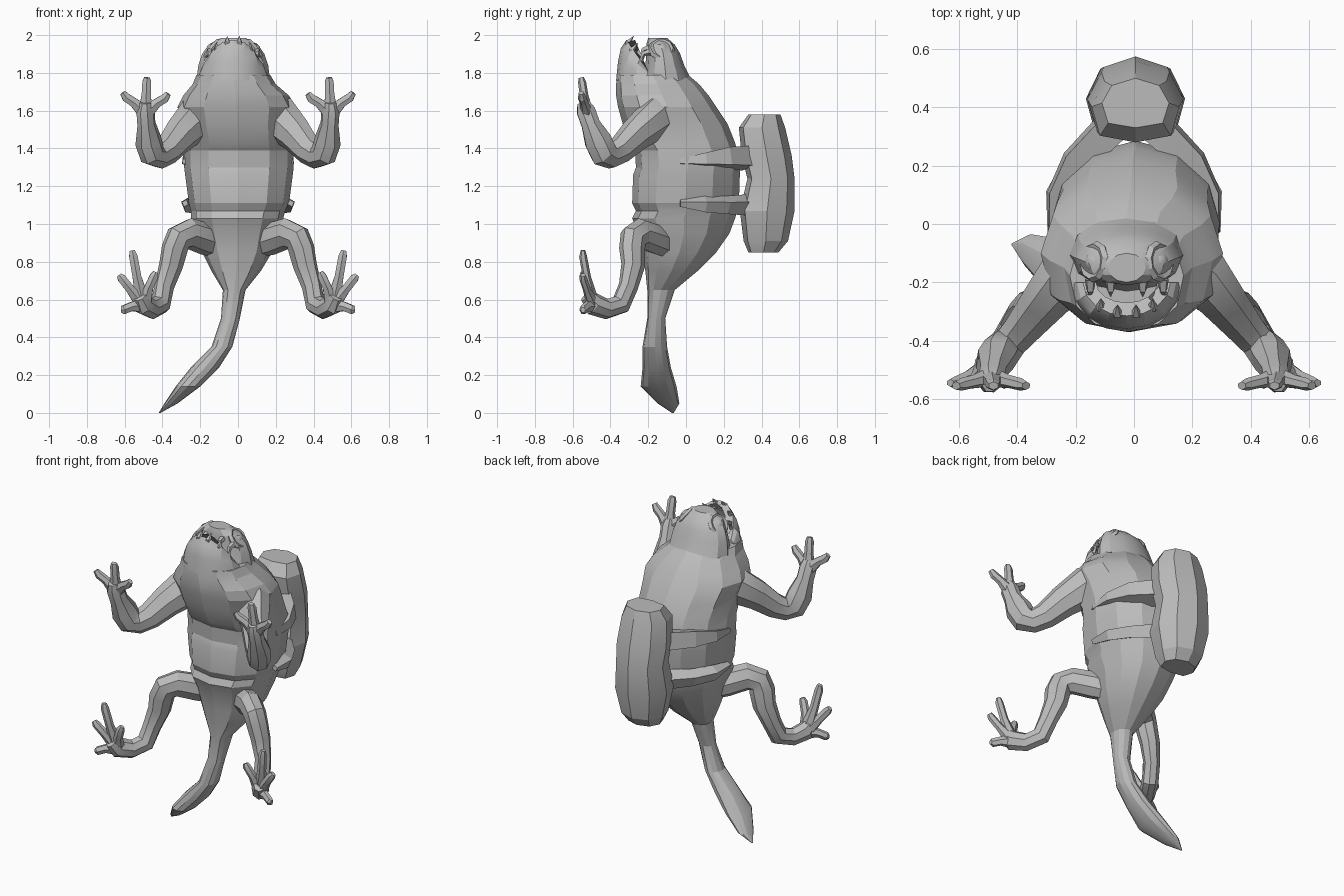
import bpy, bmesh, math
from mathutils import Vector

skin = bpy.data.materials.new("grey_skin")
skin.diffuse_color = (0.5, 0.5, 0.5, 1)


def finish(bm, name, angle=25):
    bmesh.ops.recalc_face_normals(bm, faces=bm.faces)
    me = bpy.data.meshes.new(name)
    bm.to_mesh(me)
    bm.free()
    ob = bpy.data.objects.new(name, me)
    bpy.context.collection.objects.link(ob)
    me.materials.append(skin)
    bpy.ops.object.select_all(action='DESELECT')
    ob.select_set(True)
    bpy.context.view_layer.objects.active = ob
    bpy.ops.object.shade_smooth_by_angle(angle=math.radians(angle))
    return ob


def skin_rings(bm, rings):
    vs = [[bm.verts.new(p) for p in r] for r in rings]
    n = len(vs[0])
    for a, b in zip(vs, vs[1:]):
        for i in range(n):
            j = (i + 1) % n
            bm.faces.new((a[i], a[j], b[j], b[i]))
    bm.faces.new(vs[0][::-1])
    bm.faces.new(vs[-1])


def loft(name, rows, n=12, flat=1.0, angle=25):
    """Rows: height, left x, right x, front y, back y; flat below 1 squares the front."""
    rings = []
    for z, x0, x1, y0, y1 in rows:
        ring = []
        for i in range(n):
            t = 2 * math.pi * i / n
            c, s = math.cos(t), math.sin(t)
            e = flat if s < 0 else 1.0
            px = math.copysign(abs(c) ** e, c)
            py = math.copysign(abs(s) ** e, s)
            ring.append(((x0 + x1) / 2 + px * (x1 - x0) / 2,
                         (y0 + y1) / 2 + py * (y1 - y0) / 2, z))
        rings.append(ring)
    bm = bmesh.new()
    skin_rings(bm, rings)
    return finish(bm, name, angle)


def tube(bm, pts, radii, n=7, squash=1.0):
    """Tapered tube; squash scales it along the front-to-back axis."""
    P = [Vector(p) for p in pts]
    rings = []
    u = None
    for i, p in enumerate(P):
        d = (P[min(i + 1, len(P) - 1)] - P[max(i - 1, 0)]).normalized()
        u = Vector((0, 1, 0)) if u is None else u
        u = u - d * u.dot(d)
        u.normalize()
        v = d.cross(u)
        rings.append([p + (u * math.cos(2 * math.pi * k / n) * squash
                           + v * math.sin(2 * math.pi * k / n)) * radii[i]
                      for k in range(n)])
    skin_rings(bm, rings)


def both(name, tubes, n=7, angle=30):
    """Right-hand part and its mirrored copy."""
    for side, s in (("right", 1), ("left", -1)):
        bm = bmesh.new()
        for pts, radii, squash in tubes:
            tube(bm, [(s * x, y, z) for x, y, z in pts], radii, n, squash)
        finish(bm, side + "_" + name, angle)


# Torso with overhanging chest and belly folds, running into the bent tail
loft("body_and_tail", [
    (0.00, -0.42, -0.41, -0.075, -0.065), (0.05, -0.39, -0.32, -0.15, -0.035),
    (0.14, -0.33, -0.20, -0.24, -0.05), (0.24, -0.25, -0.10, -0.23, -0.08),
    (0.35, -0.14, -0.03, -0.23, -0.10), (0.50, -0.09, 0.01, -0.205, -0.11),
    (0.65, -0.08, 0.04, -0.205, -0.06), (0.75, -0.14, 0.12, -0.215, 0.06),
    (0.85, -0.19, 0.18, -0.23, 0.16), (0.95, -0.22, 0.21, -0.25, 0.23),
    (1.03, -0.25, 0.24, -0.285, 0.26), (1.07, -0.25, 0.25, -0.265, 0.27),
    (1.11, -0.26, 0.27, -0.285, 0.28), (1.26, -0.28, 0.29, -0.28, 0.285),
    (1.30, -0.285, 0.295, -0.265, 0.285), (1.39, -0.285, 0.295, -0.27, 0.27),
    (1.43, -0.28, 0.29, -0.30, 0.26), (1.53, -0.30, 0.29, -0.335, 0.22),
    (1.62, -0.32, 0.305, -0.36, 0.16), (1.68, -0.29, 0.27, -0.37, 0.12),
    (1.74, -0.24, 0.20, -0.37, 0.07), (1.79, -0.22, 0.17, -0.365, 0.01)],
    n=12, flat=0.85, angle=18)

# Upper head, opening upwards
loft("skull", [
    (1.76, -0.22, 0.17, -0.24, 0.03), (1.84, -0.21, 0.16, -0.215, -0.01),
    (1.90, -0.19, 0.14, -0.21, -0.03), (1.95, -0.155, 0.105, -0.21, -0.06),
    (1.985, -0.09, 0.04, -0.20, -0.10)], n=12)

# Lower jaw: curved plate in front of the mouth, tallest at the chin
bm = bmesh.new()
rows = ((1.76, 0.195, 0.17), (1.86, 0.185, 0.16), (1.93, 0.17, 0.145), (1.975, 0.15, 0.115))


def rim_height(z, t):
    return 1.76 + (z - 1.76) * (0.22 + 0.78 * abs(math.sin(t)))


grid = []
for z, w, d in rows:
    loop = []
    for k, inset in [(i, 0) for i in range(9)] + [(i, 0.045) for i in range(8, -1, -1)]:
        t = math.pi + math.pi * k / 8
        loop.append((-0.025 + (w - inset) * math.cos(t),
                     -0.20 + (d - inset) * math.sin(t), rim_height(z, t)))
    grid.append(loop)
skin_rings(bm, grid)
finish(bm, "lower_jaw")

# Teeth along the jaw rim and the upper lip
bm = bmesh.new()
for k in range(6):
    t = math.pi * (1.12 + 0.76 * k / 5)
    x, y = -0.025 + 0.135 * math.cos(t), -0.20 + 0.10 * math.sin(t)
    z = rim_height(1.975, t)
    tube(bm, [(x, y, z - 0.04), (x, y - 0.01, z - 0.01), (x, y + 0.02, z + 0.025)],
         [0.024, 0.018, 0.001], 5)
for x in (-0.15, -0.08, 0.03, 0.10):
    z = 1.95 - abs(x + 0.025) * 0.3
    tube(bm, [(x, -0.19, z), (x, -0.225, z - 0.01), (x, -0.25, z - 0.06)],
         [0.02, 0.015, 0.001], 5)
finish(bm, "teeth")

# Eyes and raised eye rims
for side, s in (("right", 1), ("left", -1)):
    c = Vector((-0.025 + s * 0.105, -0.13, 1.92))
    axis = Vector((s * 0.75, 0.1, 0.6)).normalized()
    q = axis.to_track_quat('Z', 'Y')
    bm = bmesh.new()
    bmesh.ops.create_icosphere(bm, subdivisions=2, radius=0.04)
    bmesh.ops.translate(bm, verts=bm.verts, vec=c)
    finish(bm, side + "_eye", 40)
    bpy.ops.mesh.primitive_torus_add(major_segments=10, minor_segments=5,
                                     major_radius=0.055, minor_radius=0.017,
                                     location=c + axis * 0.006, rotation=q.to_euler())
    rim = bpy.context.object
    rim.name = side + "_eye_rim"
    rim.data.materials.append(skin)

# Arms: shoulder, rounded elbow, wrist, palm
both("arm", [([(0.13, -0.07, 1.60), (0.22, -0.16, 1.56), (0.31, -0.27, 1.47),
               (0.375, -0.35, 1.39), (0.42, -0.40, 1.362), (0.455, -0.435, 1.375),
               (0.475, -0.465, 1.44), (0.485, -0.505, 1.53), (0.49, -0.53, 1.60),
               (0.49, -0.545, 1.645)],
              [0.10, 0.12, 0.095, 0.078, 0.072, 0.08, 0.08, 0.055, 0.055, 0.035], 0.85)], 8)
both("fingers", [([(0.49, -0.525, 1.585), (0.49 + (x - 0.49) * 0.5, -0.54, 1.59 + (z - 1.59) * 0.5),
                   (0.49 + (x - 0.49) * 0.85, -0.55, z - 0.025), (x, -0.555, z)],
                  [0.045, 0.028, 0.027, 0.018], 0.8)
                 for x, z in ((0.37, 1.69), (0.482, 1.775), (0.61, 1.695))], 6)

# Legs: hip, knee, ankle, foot
both("leg", [([(0.08, -0.09, 0.89), (0.17, -0.16, 0.92), (0.26, -0.24, 0.95),
               (0.315, -0.28, 0.925), (0.335, -0.285, 0.87), (0.355, -0.28, 0.78),
               (0.39, -0.305, 0.67), (0.41, -0.345, 0.575), (0.455, -0.42, 0.55),
               (0.50, -0.49, 0.575), (0.52, -0.525, 0.62)],
              [0.075, 0.085, 0.082, 0.078, 0.075, 0.068, 0.056, 0.058, 0.055, 0.06, 0.04], 0.85)], 8)
both("toes", [([(0.50, -0.49, 0.57), (0.51 + (x - 0.51) * 0.5, -0.525, 0.58 + (z - 0.58) * 0.5),
                (0.51 + (x - 0.51) * 0.88, -0.545, z - (z - 0.55) * 0.1), (x, -0.545, z)],
               [0.045, 0.027, 0.026, 0.016], 0.8)
              for x, z in ((0.435, 0.745), (0.56, 0.86), (0.63, 0.73), (0.62, 0.545))], 6)

# Tank carried on the back
loft("back_tank", [
    (0.85, -0.10, 0.11, 0.33, 0.49), (0.91, -0.13, 0.14, 0.305, 0.54),
    (1.07, -0.165, 0.175, 0.285, 0.575), (1.24, -0.15, 0.16, 0.325, 0.575),
    (1.36, -0.16, 0.17, 0.295, 0.56), (1.51, -0.145, 0.155, 0.28, 0.525),
    (1.58, -0.11, 0.12, 0.33, 0.50)], n=8, flat=0.6, angle=15)

# Bands that hold the tank to the flanks
both("tank_bands", [
    ([(0.28, -0.03, z), (0.265, 0.10, z + h / 2), (0.20, 0.21, z + h), (0.08, 0.33, z + h)],
     [0.02, 0.045, r - 0.01, r], 0.9)
    for z, h, r in ((1.33, 0.02, 0.08), (1.11, -0.01, 0.06))], 4, 10)
